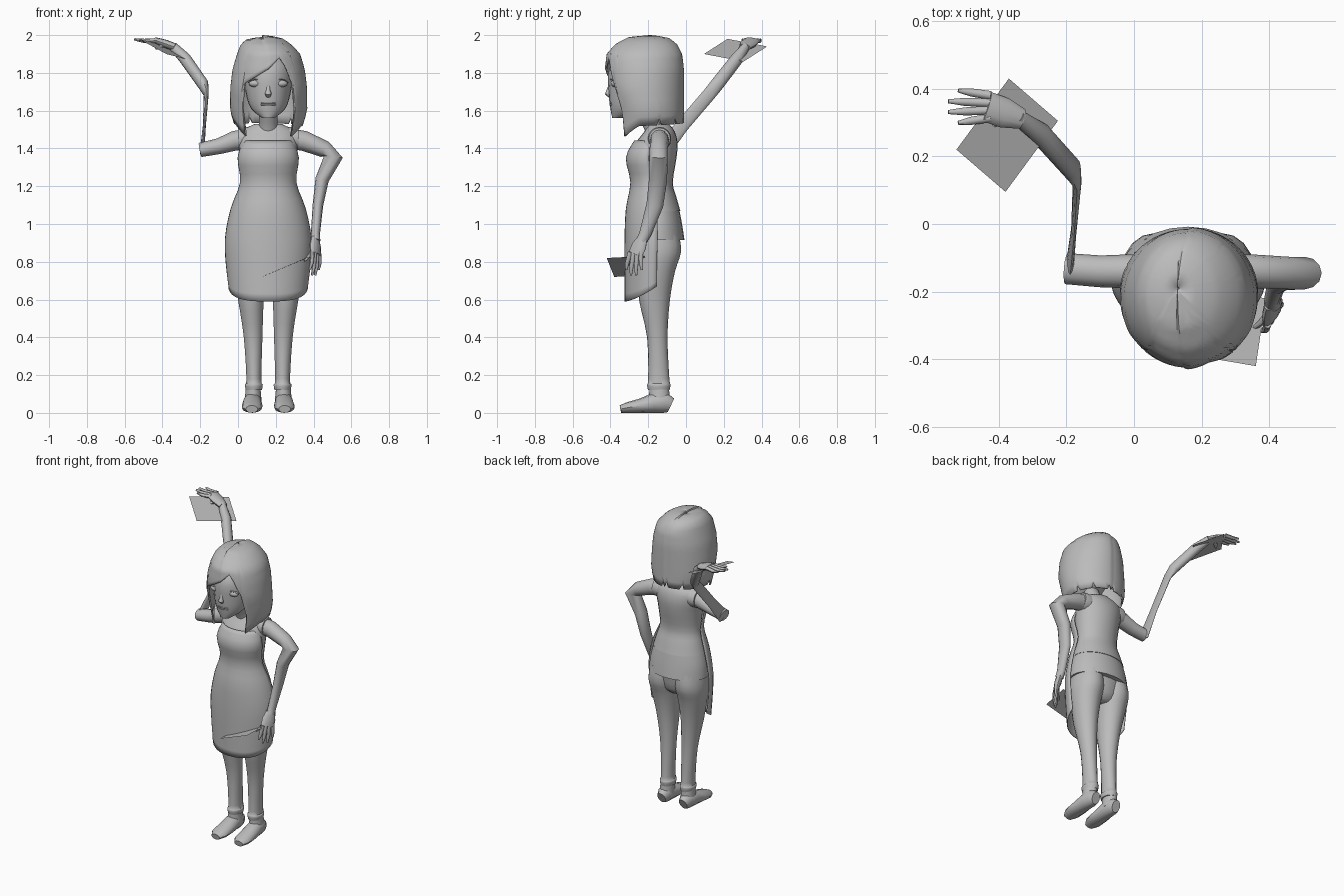
import bpy, bmesh, math
from mathutils import Vector

old = bpy.data.objects.get("Cube")
if old:
    bpy.data.objects.remove(old, do_unlink=True)

MID = 0.16  # body centre line
SHADE = (0.5, 0.5, 0.5, 1)
X, Y, Z = Vector((1, 0, 0)), Vector((0, 1, 0)), Vector((0, 0, 1))
SIDES = ((-1, "right"), (1, "left"))

grey = bpy.data.materials.new("plain grey")
grey.use_nodes = True
grey.diffuse_color = SHADE
grey.node_tree.nodes["Principled BSDF"].inputs["Base Color"].default_value = SHADE


def finish(name, bm):
    bmesh.ops.recalc_face_normals(bm, faces=bm.faces)
    mesh = bpy.data.meshes.new(name)
    bm.to_mesh(mesh)
    bm.free()
    mesh.materials.append(grey)
    ob = bpy.data.objects.new(name, mesh)
    bpy.context.collection.objects.link(ob)
    bpy.ops.object.select_all(action='DESELECT')
    ob.select_set(True)
    bpy.context.view_layer.objects.active = ob
    bpy.ops.object.shade_smooth_by_angle(angle=math.radians(45))
    return ob


def skin(name, rings, closed=True, caps=True):
    """Join rows of points with quads."""
    bm = bmesh.new()
    rows = [[bm.verts.new(p) for p in ring] for ring in rings]
    n = len(rows[0])
    for a, b in zip(rows, rows[1:]):
        for i in range(n if closed else n - 1):
            j = (i + 1) % n
            bm.faces.new((a[i], a[j], b[j], b[i]))
    if caps:
        bm.faces.new(rows[0])
        bm.faces.new(rows[-1])
    return finish(name, bm)


def spline(rows, steps=3):
    """Smooth curve through the rows of a profile."""
    out = []
    for i in range(len(rows) - 1):
        four = [rows[min(max(k, 0), len(rows) - 1)] for k in range(i - 1, i + 3)]
        for t in (s / steps for s in range(steps)):
            out.append([b + t / 2 * (c - a + t * (2 * a - 5 * b + 4 * c - d + t * (3 * (b - c) + d - a)))
                        for a, b, c, d in zip(*four)])
    return out + [rows[-1]]


def oval(cx, cy, z, rx, ry, degrees):
    """Horizontal arc; zero degrees faces front, positive turns to the left."""
    turns = [math.radians(d) for d in degrees]
    return [Vector((cx + rx * math.sin(t), cy - ry * math.cos(t), z)) for t in turns]


def loft(name, rows, cx=MID):
    """Rows are (z, x radius, y centre, y radius)."""
    return skin(name, [oval(cx, cy, z, rx, ry, range(0, 360, 15)) for z, rx, cy, ry in spline(rows)])


def tube(name, path, ref, n=12):
    """Path entries are (point, radius along ref, radius across)."""
    pts = [Vector(p[0]) for p in path]
    rings = []
    for i, (_, ru, rv) in enumerate(path):
        t = (pts[min(i + 1, len(pts) - 1)] - pts[max(i - 1, 0)]).normalized()
        u = (ref - t * ref.dot(t)).normalized()
        v = t.cross(u)
        turns = [k * math.tau / n for k in range(n)]
        rings.append([pts[i] + u * ru * math.cos(a) + v * rv * math.sin(a) for a in turns])
    return skin(name, rings)


def ball(name, loc, size):
    bm = bmesh.new()
    bmesh.ops.create_uvsphere(bm, u_segments=16, v_segments=10, radius=1)
    bmesh.ops.scale(bm, vec=size, verts=bm.verts)
    bmesh.ops.translate(bm, vec=loc, verts=bm.verts)
    return finish(name, bm)


def lerp(x, table):
    """Linear lookup in rows sorted by rising first value."""
    for a, b in zip(table, table[1:]):
        if x <= b[0]:
            f = max(0, (x - a[0]) / (b[0] - a[0]))
            return [p + (q - p) * f for p, q in zip(a[1:], b[1:])]
    return list(table[-1][1:])


def thicken(ob, amount):
    mod = ob.modifiers.new("thickness", 'SOLIDIFY')
    mod.thickness = amount
    mod.offset = 0


def hand(label, wrist, knuckle, along, across, thumb):
    """Palm, four fanned fingers and a thumb."""
    wrist, knuckle, along, across, thumb = map(Vector, (wrist, knuckle, along, across, thumb))
    across.normalize()
    palm = (wrist + knuckle) / 2
    tube(label + "_palm", [(wrist, .03, .02), (palm, .045, .022), (knuckle, .045, .016)], across)
    fingers = []
    for i in range(4):
        k = i - 1.5
        base = knuckle + across * k * .022 - along * .1
        tip = knuckle + across * k * .032 + along * (1 - k * k / 8)
        fingers.append(("_finger_%d" % (i + 1), base, tip))
    for part, base, tip in fingers + [("_thumb", palm, thumb)]:
        mid = base.lerp(tip, .6) + along.cross(across) * .05
        tube(label + part, [(base, .013, .013), (mid, .012, .011), (tip, .006, .006)], across, 8)


# Head and neck
loft("head", [(1.56, .03, -.36, .03), (1.61, .09, -.3, .1), (1.7, .12, -.26, .15),
              (1.84, .13, -.23, .17), (1.97, .04, -.21, .05)])
loft("neck", [(1.44, .07, -.15, .06), (1.5, .05, -.17, .05), (1.62, .05, -.23, .05)])

# Face
for side, label in SIDES:
    x = MID + side * .066
    ball(label + "_eye", (x, -.374, 1.744), (.037, .024, .02))
    lid = [((x + k * .038, -.396 + abs(k) * .026, 1.766 - k * k * .018), .003, .006) for k in (-1, -.5, 0, .5, 1)]
    tube(label + "_upper_lid", lid, Z, 8)
tube("nose", [((MID, -.39, 1.76), .01, .01), ((MID, -.41, 1.71), .01, .01),
              ((MID, -.415, 1.69), .018, .015), ((MID, -.4, 1.67), .01, .006)], X)
for z, label in ((1.641, "upper_lip"), (1.631, "lower_lip")):
    ball(label, (MID, -.392, z), (.042, .014, .006))

# Bobbed hair: a shell whose lower edge leaves the face open, parted on top.
# Shape rows are (z, x radius, y centre, y radius), edge rows are (angle, z).
shape = [(1.46, .155, -.2, .18), (1.6, .197, -.2, .18), (1.72, .196, -.22, .2), (1.82, .184, -.22, .2),
         (1.9, .16, -.22, .19), (1.95, .128, -.21, .155), (1.985, .085, -.2, .1), (1.995, .002, -.19, .002)]
edge = [(-180, 1.535), (-75, 1.53), (-46, 1.46), (-42, 1.74), (-20, 1.78), (0, 1.82), (20, 1.88),
        (28, 1.84), (42, 1.72), (46, 1.46), (75, 1.52), (180, 1.535)]
hair_rows = []
for step in range(17):
    f = (step / 16) ** 1.6
    row = []
    for i, d in enumerate(range(-180, 180, 4)):
        slit = .035 if i % 8 == 0 and abs(d) > 80 else 0
        low = lerp(d, edge)[0] + slit
        z = 1.995 - (1.995 - low) * f
        rx, cy, ry = lerp(z, shape)
        crown = max(0, z - 1.9)
        over = 0 <= d < 178
        swell = 1.025 if over else 1
        row += oval(MID - crown * .3, cy, z if over else z - crown * .1, rx * swell, ry * swell, [d])
    hair_rows.append(row)
thicken(skin("hair", hair_rows, caps=False), .01)

# Sleeveless shirt and hem band
loft("shirt", [(1.07, .18, -.16, .13), (1.14, .16, -.165, .115), (1.22, .14, -.17, .1), (1.35, .15, -.17, .12),
               (1.43, .158, -.155, .11), (1.49, .145, -.14, .08), (1.53, .07, -.145, .055)])
loft("shirt_hem", [(.915, .205, -.155, .147), (1, .196, -.157, .136), (1.09, .172, -.16, .122)])
for side, label in SIDES:
    rim = [((MID + side * a, -.14, 1.452), r, r) for a, r in ((.11, .062), (.14, .062), (.16, .057))]
    tube(label + "_armhole", rim, Y, 16)

# Trousers and shoes; leg rows are (z, offset from centre, x radius, y centre, y radius)
loft("trouser_seat", [(.775, .08, -.155, .06), (.82, .14, -.155, .1), (.95, .18, -.155, .12)])
leg = [(.95, .094, .092, -.155, .118), (.85, .1, .1, -.152, .125), (.75, .1, .09, -.158, .1),
       (.6, .092, .069, -.167, .082), (.4, .08, .05, -.152, .054), (.18, .076, .04, -.144, .056),
       (.15, .076, .048, -.144, .062), (.12, .076, .043, -.144, .057)]
for side, label in SIDES:
    skin(label + "_trouser_leg", [oval(MID + side * off, cy, z, rx, ry, range(0, 360, 20))
                                  for z, off, rx, cy, ry in spline(leg)])
    x = MID + side * .08
    loft(label + "_ankle", [(.05, .046, -.14, .056), (.13, .039, -.142, .052)], x)
    sole = [(-.08, .03, .04), (-.11, .045, .054), (-.17, .05, .053), (-.24, .055, .038),
            (-.31, .054, .028), (-.347, .032, .02)]
    tube(label + "_shoe", [((x - side * y * .02, y, tall), wide, tall) for y, wide, tall in sole], X)

# Apron: an open front shell with rounded lower corners
arc = [9.2 * i for i in range(-10, 11)]
profile = [(.59, .208, -.16, .162), (.75, .22, -.16, .163), (.92, .227, -.157, .166), (1.08, .197, -.158, .158),
           (1.22, .147, -.18, .112), (1.35, .16, -.2, .116), (1.44, .13, -.18, .092)]
apron_rows = [oval(MID, cy, z, rx, ry, arc) for z, rx, cy, ry in spline(profile)]
for row in apron_rows:
    lift = max(0, .79 - row[0].z) * .38
    for d, p in zip(arc, row):
        p.z += lift * (1 - math.cos(math.radians(d))) ** 1.4
thicken(skin("apron", apron_rows, closed=False, caps=False), .005)

# Left arm, bent with the hand at the hip
tube("left_arm", [((.28, -.14, 1.45), .05, .055), ((.35, -.14, 1.44), .05, .053), ((.46, -.145, 1.395), .048, .045),
                  ((.505, -.145, 1.355), .048, .05), ((.445, -.148, 1.235), .048, .036),
                  ((.423, -.165, 1.1), .045, .028), ((.41, -.215, .95), .032, .024), ((.41, -.235, .91), .028, .026)], Y)
hand("left", (.408, -.23, .925), (.41, -.268, .84), (-.01, -.01, -.115), (.5, .85, 0), (.352, -.31, .805))

# Right arm, raised behind with a pinched forearm
tube("right_upper_arm", [((.05, -.14, 1.45), .05, .055), ((-.02, -.14, 1.44), .05, .052),
                         ((-.1, -.14, 1.412), .047, .042), ((-.2, -.132, 1.392), .046, .038)], Y)
tube("right_forearm", [((-.19, -.13, 1.385), .012, .045), ((-.178, -.02, 1.52), .008, .035),
                       ((-.168, .125, 1.69), .013, .035), ((-.185, .165, 1.74), .03, .036),
                       ((-.28, .27, 1.875), .032, .034), ((-.345, .318, 1.942), .024, .022)], X)
hand("right", (-.33, .31, 1.935), (-.435, .347, 1.972), (-.118, 0, .006), (0, 1, 0), (-.435, .275, 1.93))

# Flat cards held by the hands
cards = {"right_hand_card": ((-.37, .43, 1.94), (-.225, .305, 1.86), (-.38, .095, 1.9), (-.525, .22, 1.98)),
         "left_hand_card": ((.36, -.42, .82), (.39, -.22, .83), (.155, -.18, .73), (.125, -.38, .72))}
for name, corners in cards.items():
    skin(name, [corners[:2], (corners[3], corners[2])], closed=False, caps=False)
